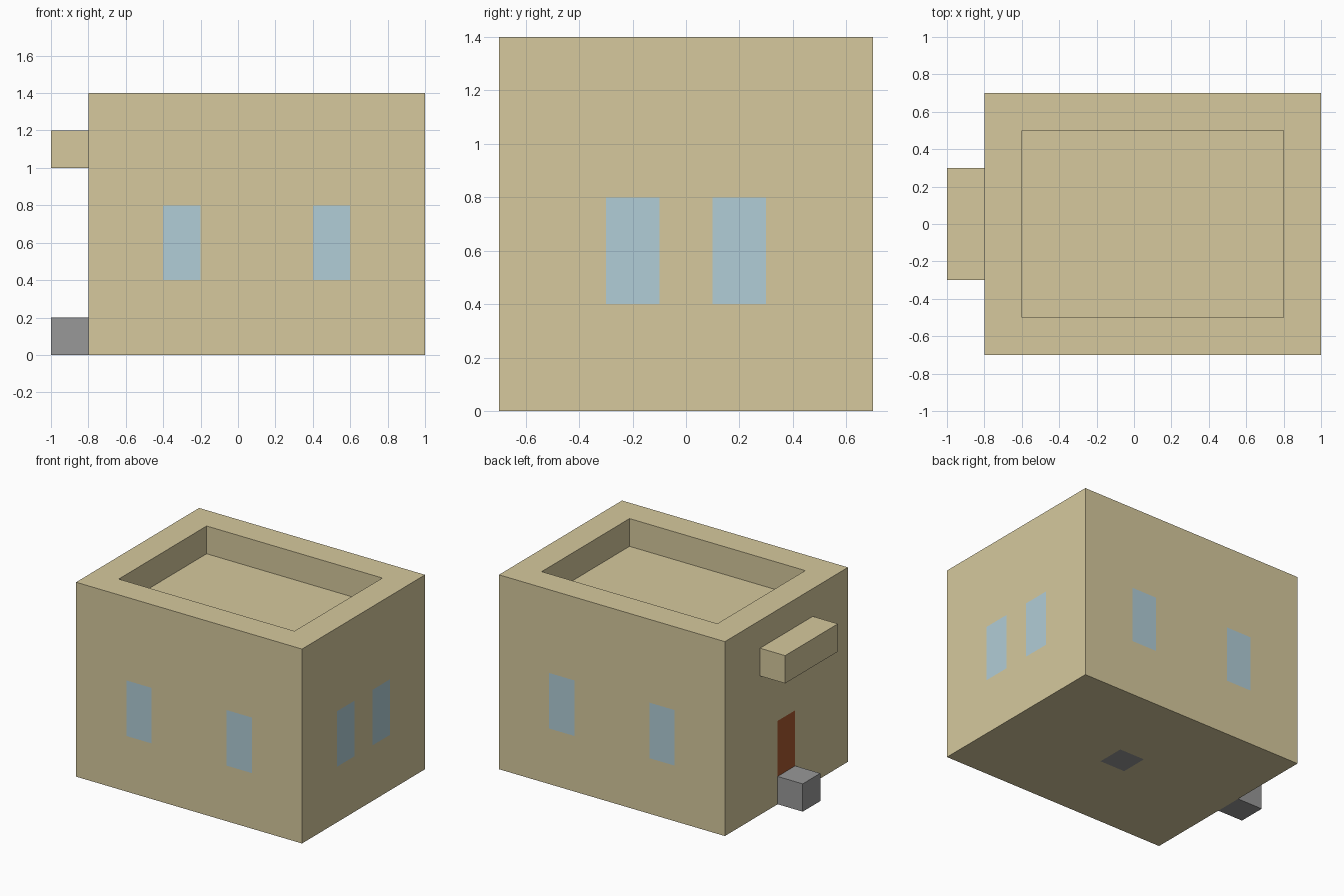
import bpy
import bmesh
from mathutils import Vector

default_cube = bpy.data.objects.get("Cube")
if default_cube:
    bpy.data.objects.remove(default_cube, do_unlink=True)


def linear(channel):
    c = channel / 255
    return c / 12.92 if c <= 0.04045 else ((c + 0.055) / 1.055) ** 2.4


def make_material(name, rgb):
    colour = [linear(c) for c in rgb] + [1]
    mat = bpy.data.materials.new(name)
    mat.use_nodes = True
    mat.diffuse_color = colour
    bsdf = mat.node_tree.nodes["Principled BSDF"]
    bsdf.inputs["Base Color"].default_value = colour
    bsdf.inputs["Roughness"].default_value = 0.9
    return mat


sandstone = make_material("sandstone", (214, 201, 157))
glass = make_material("pale_blue_glass", (177, 205, 215))
wood = make_material("red_brown_wood", (168, 89, 48))
stone = make_material("grey_stone", (152, 152, 152))


def box_mesh(low, high):
    low, high = Vector(low), Vector(high)
    bm = bmesh.new()
    bmesh.ops.create_cube(bm, size=1)
    for v in bm.verts:
        v.co = (low + high) / 2 + v.co * (high - low)
    bm.normal_update()
    return bm


def finish(bm, name, materials):
    mesh = bpy.data.meshes.new(name)
    bm.to_mesh(mesh)
    bm.free()
    for mat in materials:
        mesh.materials.append(mat)
    obj = bpy.data.objects.new(name, mesh)
    bpy.context.collection.objects.link(obj)
    return obj


# House body with a sunken roof behind a flat-topped parapet
body = box_mesh((-0.8, -0.7, 0), (1, 0.7, 1.4))
top = max(body.faces, key=lambda f: f.calc_center_median().z)
bmesh.ops.inset_region(body, faces=[top], thickness=0.2, use_even_offset=True)
sunken = bmesh.ops.extrude_discrete_faces(body, faces=[top])["faces"][0]
for v in sunken.verts:
    v.co.z = 1.2

# Grid cuts that outline the windows, door and floor slab
cuts = [(-0.4, -0.2, 0, 0.2, 0.4, 0.6), (-0.3, -0.1, 0.1, 0.3), (0.2, 0.4, 0.6, 0.8)]
for axis, places in enumerate(cuts):
    normal = Vector((0, 0, 0))
    normal[axis] = 1
    for place in places:
        bmesh.ops.bisect_plane(body, geom=body.verts[:] + body.edges[:] + body.faces[:],
                               plane_co=normal * place, plane_no=normal)
body.normal_update()

# Paint the cut faces by wall and position
for face in body.faces:
    c, n = face.calc_center_median(), face.normal
    window_height = 0.4 < c.z < 0.8
    long_wall = abs(n.y) > 0.9
    if window_height and long_wall and (-0.4 < c.x < -0.2 or 0.4 < c.x < 0.6):
        face.material_index = 1
    elif window_height and n.x > 0.9 and 0.1 < abs(c.y) < 0.3:
        face.material_index = 1
    elif n.x < -0.9 and abs(c.y) < 0.1 and 0.2 < c.z < 0.6:
        face.material_index = 2
    elif n.z < -0.9 and 0 < c.x < 0.2 and abs(c.y) < 0.1:
        face.material_index = 3
finish(body, "house_body", [sandstone, glass, wood, stone])

# Canopy and step on the doorway side
finish(box_mesh((-1, -0.3, 1), (-0.8, 0.3, 1.2)), "door_canopy", [sandstone])
finish(box_mesh((-1, -0.1, 0), (-0.8, 0.1, 0.2)), "door_step", [stone])
